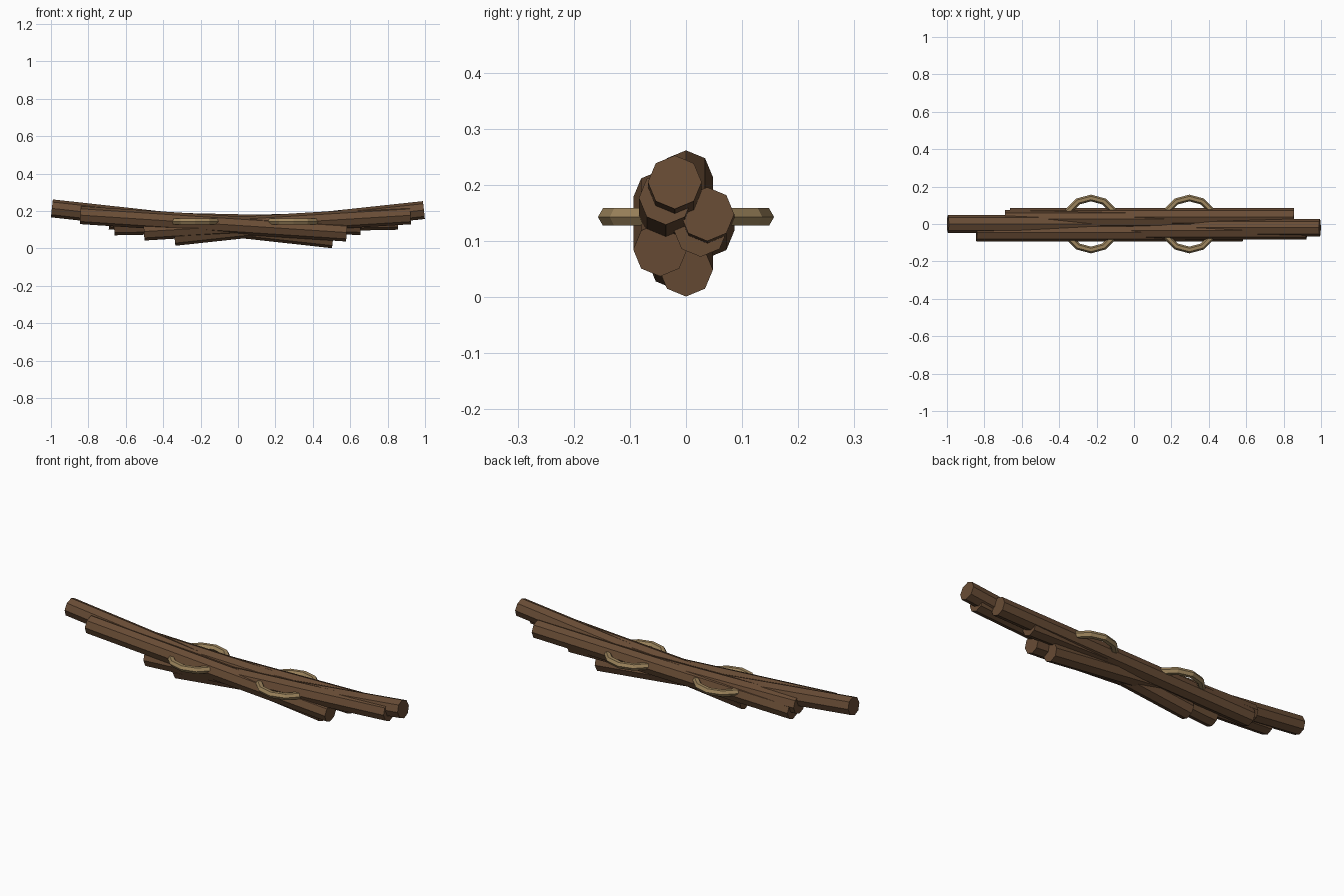
import bpy
import math
from mathutils import Vector, Matrix

if "Cube" in bpy.data.objects:
    bpy.data.objects.remove(bpy.data.objects["Cube"])


def material(name, rgb):
    m = bpy.data.materials.new(name)
    m.diffuse_color = (*rgb, 1)
    m.use_nodes = True
    m.node_tree.nodes["Principled BSDF"].inputs["Base Color"].default_value = m.diffuse_color
    return m


bark = material("brown wood", (0.14, 0.073, 0.036))
rope = material("tan rope", (0.34, 0.235, 0.11))


def log(name, y, left, right, r=0.048):
    """Eight-sided log between two (x, z) end centres, one corner facing up."""
    a = Vector((left[0], y, left[1]))
    b = Vector((right[0], y, right[1]))
    d = b - a
    bpy.ops.mesh.primitive_cylinder_add(vertices=8, radius=r, depth=d.length)
    ob = bpy.context.object
    ob.name = name
    tilt = math.atan2(d.x, d.z)
    ob.data.transform(Matrix.Translation((a + b) / 2) @ Matrix.Rotation(tilt, 4, 'Y'))
    ob.data.materials.append(bark)


def ring(name, x):
    """Flat-lying rope loop, twelve segments with a six-sided section."""
    bpy.ops.mesh.primitive_torus_add(location=(x, 0, 0.143), major_radius=0.139,
                                     minor_radius=0.018, major_segments=12,
                                     minor_segments=6)
    ob = bpy.context.object
    ob.name = name
    ob.data.materials.append(rope)


# crossed logs: three fall to the right, three rise to the right
log("log_centre_falling", 0.0, (-0.995, 0.214), (0.508, 0.049))
log("log_centre_rising", -0.02, (-0.34, 0.062), (0.994, 0.205))
log("log_front_falling", -0.046, (-0.843, 0.178), (0.581, 0.085))
log("log_front_rising", -0.036, (-0.503, 0.09), (0.922, 0.177))
log("log_back_rising", 0.038, (-0.662, 0.118), (0.855, 0.148))
log("log_back_falling", 0.026, (-0.69, 0.15), (0.655, 0.12))

# rope loops around the bundle
ring("rope_loop_left", -0.23)
ring("rope_loop_right", 0.296)
